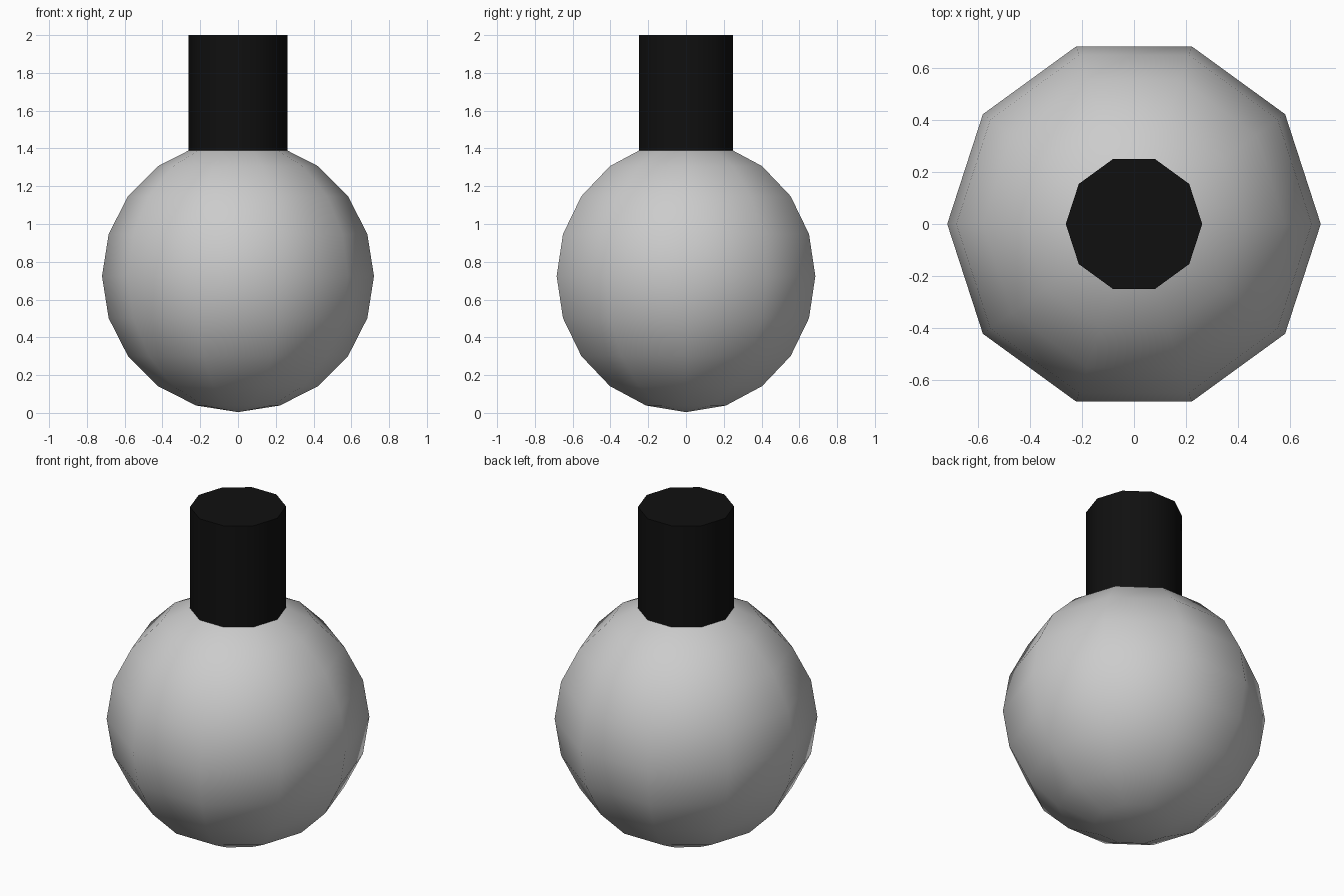
import bpy, bmesh
from math import sin, cos, pi, radians

if "Cube" in bpy.data.objects:
    bpy.data.objects.remove(bpy.data.objects["Cube"])

SIDES = 10


def lathe(name, profile, smooth_angle):
    """Turn an (radius, z) profile around z; the first corner lies on +x."""
    bm = bmesh.new()
    rings = []
    for r, z in profile:
        if r < 1e-5:
            rings.append([bm.verts.new((0, 0, z))] * SIDES)
        else:
            rings.append([bm.verts.new((r * cos(2 * pi * i / SIDES),
                                        r * sin(2 * pi * i / SIDES), z))
                          for i in range(SIDES)])
    for low, high in zip(rings, rings[1:]):
        for i in range(SIDES):
            j = (i + 1) % SIDES
            corners = list(dict.fromkeys((low[i], low[j], high[j], high[i])))
            bm.faces.new(corners)
    # Flat caps for profiles that do not end on the axis
    if profile[0][0] > 1e-5:
        bm.faces.new(rings[0][::-1])
        bm.faces.new(rings[-1])
    bmesh.ops.recalc_face_normals(bm, faces=bm.faces)
    mesh = bpy.data.meshes.new(name)
    bm.to_mesh(mesh)
    bm.free()
    obj = bpy.data.objects.new(name, mesh)
    bpy.context.collection.objects.link(obj)
    bpy.ops.object.select_all(action='DESELECT')
    obj.select_set(True)
    bpy.context.view_layer.objects.active = obj
    bpy.ops.object.shade_smooth_by_angle(angle=radians(smooth_angle))
    return obj


# Round body: ten-sided sphere with ten rows of faces
R = 0.72
CZ = 0.724
body_profile = [(R * sin(pi * k / 10), CZ - R * cos(pi * k / 10)) for k in range(11)]
lathe("round_body", body_profile, 60)

# Black neck: ten-sided cylinder sunk into the top of the body
neck = lathe("neck", [(0.263, 1.3), (0.263, 2.0)], 60)
black = bpy.data.materials.new("black")
black.diffuse_color = (0.005, 0.005, 0.005, 1)
black.use_nodes = True
black.node_tree.nodes["Principled BSDF"].inputs["Base Color"].default_value = black.diffuse_color
neck.data.materials.append(black)
